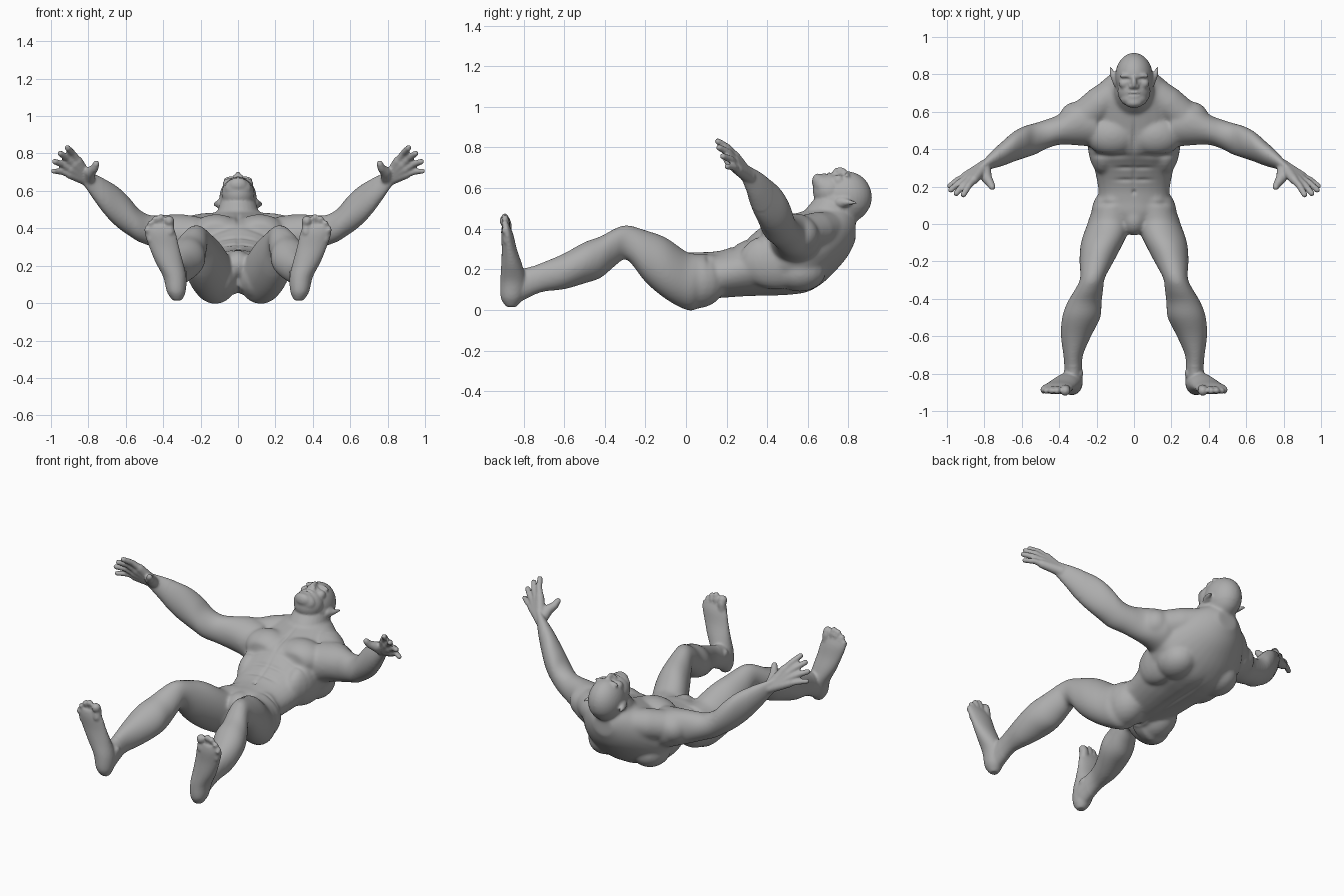
import bpy, bmesh, math
from mathutils import Vector

verts, faces = [], []


def skin(rings):
    """Join equal rings of points into a closed shell."""
    base, n = len(verts), len(rings[0])
    for ring in rings:
        verts.extend(tuple(p) for p in ring)
    for j in range(len(rings) - 1):
        for k in range(n):
            a, b = base + j * n + k, base + j * n + (k + 1) % n
            faces.append((a, b, b + n, a + n))
    faces.append(tuple(range(base, base + n))[::-1])
    faces.append(tuple(range(len(verts) - n, len(verts))))


def spline(rows, steps=4):
    """Catmull-Rom interpolation of section rows."""
    out = []
    for i in range(len(rows) - 1):
        a, b, c, d = (rows[max(0, min(len(rows) - 1, k))] for k in range(i - 1, i + 3))
        for s in range(steps):
            t = s / steps
            out.append([0.5 * (2 * q + (r - p) * t + (2 * p - 5 * q + 4 * r - w) * t * t
                               + (3 * q - p - 3 * r + w) * t ** 3)
                        for p, q, r, w in zip(a, b, c, d)])
    out.append(list(rows[-1]))
    return out


def loft(axis, rows, n=28):
    """Skin elliptical slices: position on axis, two centres, two radii."""
    rings = []
    for t, u, v, ru, rv in spline(rows):
        ring = []
        for k in range(n):
            a = 2 * math.pi * k / n
            p = [u + ru * math.cos(a), v + rv * math.sin(a)]
            p.insert(axis, t)
            ring.append(p)
        rings.append(ring)
    skin(rings)


def blob(c, r, n=20, m=12):
    """Ellipsoid for a muscle or a feature."""
    rings = []
    for j in range(m + 1):
        f = math.pi * min(max(j / m, .02), .98)
        rings.append([(c[0] + r[0] * math.sin(f) * math.cos(2 * math.pi * k / n),
                       c[1] + r[1] * math.sin(f) * math.sin(2 * math.pi * k / n),
                       c[2] - r[2] * math.cos(f)) for k in range(n)])
    skin(rings)


def tube(pts, radii, n=14):
    """Jointed round limb such as a finger."""
    pts = [Vector(p) for p in pts]
    for p, r in zip(pts, radii):
        blob(p, (r, r, r), 14, 8)
    for a, b, ra, rb in zip(pts, pts[1:], radii, radii[1:]):
        q = (b - a).to_track_quat('Z', 'Y')
        circle = [q @ Vector((math.cos(2 * math.pi * k / n), math.sin(2 * math.pi * k / n), 0))
                  for k in range(n)]
        skin([[a + d * ra for d in circle], [b + d * rb for d in circle]])


# --- Paired parts, built on +x ---
# leg from hip to heel
loft(1, [(.2, .09, .17, .07, .08), (.12, .10, .17, .09, .105), (.05, .115, .14, .118, .137),
         (0, .13, .144, .12, .144),
         (-.1, .17, .205, .114, .152), (-.2, .20, .265, .092, .128), (-.29, .222, .332, .066, .086),
         (-.35, .24, .308, .076, .093), (-.42, .265, .26, .092, .103), (-.5, .282, .232, .103, .102),
         (-.6, .31, .19, .081, .089), (-.7, .325, .163, .053, .074), (-.77, .325, .137, .048, .074),
         (-.84, .325, .11, .05, .08), (-.89, .325, .08, .03, .04)])
# foot from heel to ball
loft(2, [(.015, .325, -.86, .025, .025), (.06, .33, -.857, .05, .055), (.14, .338, -.85, .062, .064),
         (.22, .368, -.858, .074, .052), (.30, .395, -.87, .08, .037), (.37, .415, -.88, .084, .030),
         (.41, .425, -.886, .075, .02)])
# toes
for x0, x1, z0, z1, r in ((.365, .368, .38, .44, .027), (.405, .412, .39, .458, .018),
                          (.43, .442, .385, .45, .017), (.453, .468, .37, .425, .017),
                          (.47, .484, .34, .39, .016)):
    tube([(x0, -.885, z0), ((x0 + x1) / 2, -.882, (z0 + z1) / 2 + .01), (x1, -.892, z1)],
         [r, r * .9, r])
blob((.222, -.29, .375), (.04, .05, .038))       # kneecap
blob((.345, -.80, .145), (.03, .03, .03))        # ankle bones
blob((.30, -.80, .155), (.03, .03, .03))
blob((.112, .05, .142), (.118, .15, .135))       # buttock
# arm from shoulder to wrist
loft(0, [(.2, .53, .33, .12, .13), (.3, .54, .36, .12, .115), (.4, .505, .375, .082, .097),
         (.47, .48, .388, .079, .083), (.53, .455, .415, .085, .088), (.58, .44, .46, .086, .102),
         (.64, .415, .51, .081, .11), (.7, .378, .558, .067, .1), (.76, .342, .612, .047, .075),
         (.8, .312, .65, .034, .055), (.835, .285, .685, .022, .04)])
# hand: palm bones and fingers
wrist = Vector((.80, .31, .655))
for knuckle, tip, r in (((.855, .238, .76), (.912, .157, .83), .018),
                        ((.878, .236, .742), (.95, .164, .80), .0185),
                        ((.895, .242, .718), (.98, .182, .757), .018),
                        ((.90, .255, .69), (.987, .202, .706), .0165)):
    k, t = Vector(knuckle), Vector(tip)
    tube([wrist, k], [.032, .025])
    tube([k, k.lerp(t, .5) + Vector((0, .008, .004)), t], [r * 1.15, r, r * .88])
tube([wrist, (.79, .25, .70), (.767, .215, .722), (.758, .198, .745)], [.034, .03, .022, .018])
# torso muscles
blob((.115, .475, .375), (.145, .115, .1))       # chest
blob((.165, .45, .24), (.085, .19, .14))         # side of back
blob((.31, .55, .37), (.095, .105, .095))        # shoulder cap
tube([(.07, .725, .40), (.18, .645, .39), (.27, .57, .375)], [.085, .092, .09], 20)  # neck slope
blob((.15, .56, .19), (.11, .13, .1))            # shoulder blade
# face halves and ear
blob((.036, .793, .660), (.043, .014, .018))
blob((.015, .735, .676), (.013, .012, .014))
blob((.052, .752, .635), (.03, .03, .032))
blob((.1, .775, .53), (.016, .04, .026))
tube([(.098, .765, .53), (.113, .795, .53), (.125, .835, .527)], [.019, .016, .007])

# mirror the paired parts
count = len(verts)
verts += [(-x, y, z) for x, y, z in verts]
faces += [tuple(i + count for i in reversed(f)) for f in faces]

# --- Central parts ---
# trunk from groin to upper back
loft(1, [(-.02, 0, .17, .08, .09), (.06, 0, .165, .165, .118), (.12, 0, .17, .186, .116),
         (.2, 0, .18, .193, .121), (.3, 0, .208, .213, .143), (.4, 0, .25, .235, .183),
         (.5, 0, .268, .27, .197), (.6, 0, .29, .28, .203), (.68, 0, .325, .24, .188),
         (.75, 0, .36, .185, .153), (.8, 0, .385, .125, .115), (.835, 0, .4, .065, .058)])
blob((0, .025, .205), (.07, .088, .08))                      # groin
tube([(0, .67, .37), (0, .735, .52)], [.15, .10], 28)        # neck
blob((0, .79, .555), (.1, .125, .127), 32, 20)               # skull
blob((0, .71, .585), (.088, .085, .088), 32, 20)             # jaw
blob((0, .668, .612), (.073, .042, .058))                    # lower jaw
blob((0, .65, .632), (.05, .03, .04))                        # chin
blob((0, .757, .680), (.016, .034, .024))                    # nose
blob((0, .703, .664), (.034, .010, .014))                    # lips
blob((0, .682, .660), (.030, .010, .014))

raw = bpy.data.meshes.new("body_parts")
raw.from_pydata(verts, [], faces)
bm = bmesh.new()
bm.from_mesh(raw)
bmesh.ops.recalc_face_normals(bm, faces=bm.faces[:])
bm.to_mesh(raw)
bm.free()
body = bpy.data.objects.new("body", raw)
bpy.context.collection.objects.link(body)


def bake():
    """Replace the body mesh by its modified result."""
    graph = bpy.context.evaluated_depsgraph_get()
    result = bpy.data.meshes.new_from_object(body.evaluated_get(graph))
    body.modifiers.clear()
    body.data = result
    return result


def soften(times, group=""):
    mod = body.modifiers.new("soften", 'SMOOTH')
    mod.factor, mod.iterations, mod.vertex_group = .5, times, group


# fuse everything into one skin, then blend the muscles of trunk and limbs
fuse = body.modifiers.new("fuse", 'REMESH')
fuse.mode = 'VOXEL'
fuse.voxel_size = .0075
soften(3)
mesh = bake()
n = len(mesh.vertices)
co, no = [0.0] * (3 * n), [0.0] * (3 * n)
mesh.vertices.foreach_get("co", co)
group = body.vertex_groups.new(name="muscles")
group.add([i for i in range(n) if abs(co[3 * i]) < .72 and co[3 * i + 1] > -.76
           and not (co[3 * i + 1] > .6 and co[3 * i + 2] > .5)], 1, 'REPLACE')
soften(22, "muscles")
mesh = bake()
mesh.name = "body"

# creases: centre, falloff radii, depth
creases = [((.036, .773, .665), (.02, .009, .03), .010),     # eye sockets
           ((0, .692, .675), (.03, .004, .02), .007),        # mouth
           ((0, -.01, .03), (.010, .09, .08), .02),          # buttock cleft
           ((0, .42, .07), (.022, .2, .05), .01),            # spine
           ((0, .45, .46), (.012, .09, .06), .010),          # breastbone
           ((.13, .365, .38), (.09, .014, .07), .010),       # under chest
           ((0, .25, .33), (.010, .1, .05), .006),           # belly line
           ((.045, .30, .34), (.05, .011, .05), .006),       # belly rows
           ((.045, .235, .31), (.05, .011, .05), .006),
           ((0, .17, .295), (.01, .012, .03), .010),         # navel
           ((.15, .11, .27), (.05, .014, .06), .007)]        # hip fold
mesh.vertices.foreach_get("co", co)
mesh.vertex_normals.foreach_get("vector", no)
for i in range(0, 3 * n, 3):
    x, y, z = abs(co[i]), co[i + 1], co[i + 2]
    if x > .35 or y < -.25:
        continue
    push = 0
    for c, r, depth in creases:
        e = ((x - c[0]) / r[0]) ** 2 + ((y - c[1]) / r[1]) ** 2 + ((z - c[2]) / r[2]) ** 2
        if e < 6:
            push += depth * math.exp(-e)
    if push:
        for a in range(3):
            co[i + a] -= no[i + a] * push
mesh.vertices.foreach_set("co", co)

# plain grey skin
grey = bpy.data.materials.new("grey_skin")
grey.diffuse_color = (.42, .42, .42, 1)
mesh.materials.clear()
mesh.materials.append(grey)
mesh.shade_smooth()
mesh.update()
